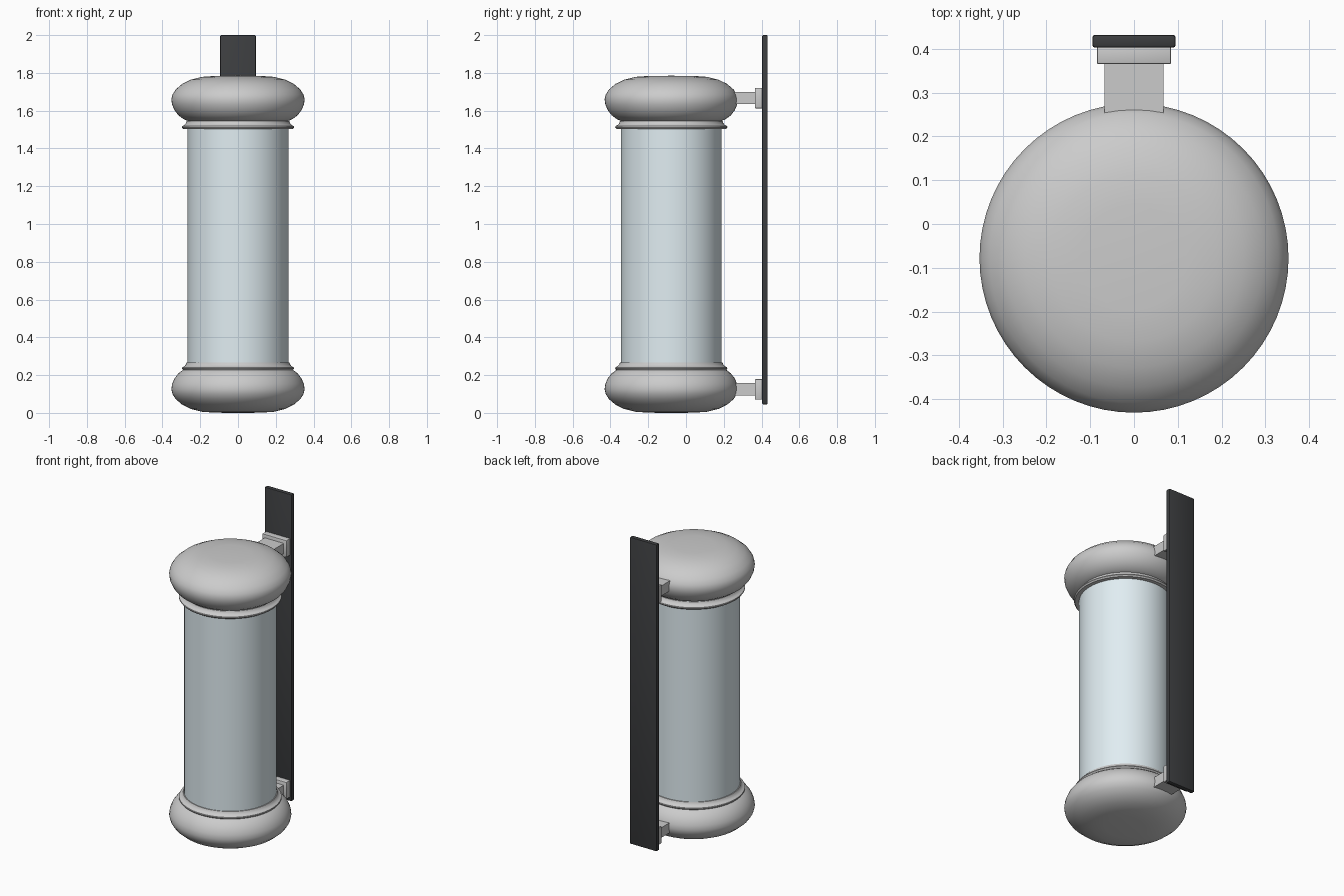
import bpy, bmesh, math
from mathutils import Vector

if "Cube" in bpy.data.objects:
    bpy.data.objects.remove(bpy.data.objects["Cube"])

CY = -0.078      # y of the lamp axis
SEG = 64


def material(name, color):
    m = bpy.data.materials.new(name)
    m.diffuse_color = color
    m.use_nodes = True
    m.node_tree.nodes["Principled BSDF"].inputs["Base Color"].default_value = m.diffuse_color
    return m


def lathe(name, profile, mat=None):
    """Spin an (r, z) profile about the lamp axis."""
    bm = bmesh.new()
    vs = [bm.verts.new((r, 0, z)) for r, z in profile]
    es = [bm.edges.new(p) for p in zip(vs, vs[1:])]
    bmesh.ops.spin(bm, geom=vs + es, cent=(0, 0, 0), axis=(0, 0, 1),
                   angle=2 * math.pi, steps=SEG, use_duplicate=False)
    bmesh.ops.remove_doubles(bm, verts=bm.verts, dist=1e-5)
    bmesh.ops.recalc_face_normals(bm, faces=bm.faces)
    finish(name, bm, (0, CY, 0), mat, 35)


def box(name, lo, hi, bevel=0.0, mat=None):
    """Box between two corners, with optional rounded edges."""
    lo, hi = Vector(lo), Vector(hi)
    bm = bmesh.new()
    bmesh.ops.create_cube(bm, size=1)
    bmesh.ops.scale(bm, vec=hi - lo, verts=bm.verts)
    if bevel:
        bmesh.ops.bevel(bm, geom=bm.edges[:], offset=bevel, segments=2,
                        profile=0.5, affect='EDGES')
    finish(name, bm, (lo + hi) / 2, mat, 30)


def finish(name, bm, loc, mat, angle):
    me = bpy.data.meshes.new(name)
    bm.to_mesh(me)
    bm.free()
    ob = bpy.data.objects.new(name, me)
    ob.location = loc
    bpy.context.collection.objects.link(ob)
    if mat:
        me.materials.append(mat)
    bpy.ops.object.select_all(action='DESELECT')
    ob.select_set(True)
    bpy.context.view_layer.objects.active = ob
    bpy.ops.object.shade_smooth_by_angle(angle=math.radians(angle))


glass = material("pale_glass", (0.75, 0.85, 0.89, 1))
dark = material("dark_metal", (0.045, 0.047, 0.05, 1))

# Rounded end caps, mirrored top to bottom
cap = [(0, 1.785), (0.12, 1.784), (0.19, 1.779), (0.25, 1.764), (0.295, 1.742),
       (0.33, 1.712), (0.347, 1.685), (0.353, 1.66), (0.349, 1.632),
       (0.336, 1.602), (0.315, 1.575), (0.288, 1.555), (0.26, 1.543),
       (0.22, 1.54), (0, 1.54)]
lathe("top_cap", cap)
lathe("bottom_cap", [(r, 1.785 - z) for r, z in cap])

# Stepped collars where the tube meets the caps
collar = [(0.24, 0.04), (0.272, 0.04), (0.275, 0.03), (0.284, 0.02),
          (0.296, 0.014), (0.297, 0.008), (0.291, 0.0), (0.24, 0.0)]
for name, z0 in (("top_collar", 1.504), ("bottom_collar", 0.227)):
    lathe(name, [(r, z + z0) for r, z in collar + collar[:1]])

# Glass tube
lathe("glass_tube", [(0, 0.2), (0.267, 0.2), (0.267, 1.56), (0, 1.56)], glass)

# Brackets joining the caps to the wall plate
for name, z in (("top", 1.666), ("bottom", 0.125)):
    box(name + "_bracket_arm", (-0.067, 0.2, z - 0.032), (0.067, 0.37, z + 0.032))
    box(name + "_bracket_block", (-0.085, 0.365, z - 0.054), (0.085, 0.41, z + 0.054), 0.004)

# Wall plate
box("wall_plate", (-0.095, 0.403, 0.045), (0.095, 0.432, 2.0), 0.006, dark)
